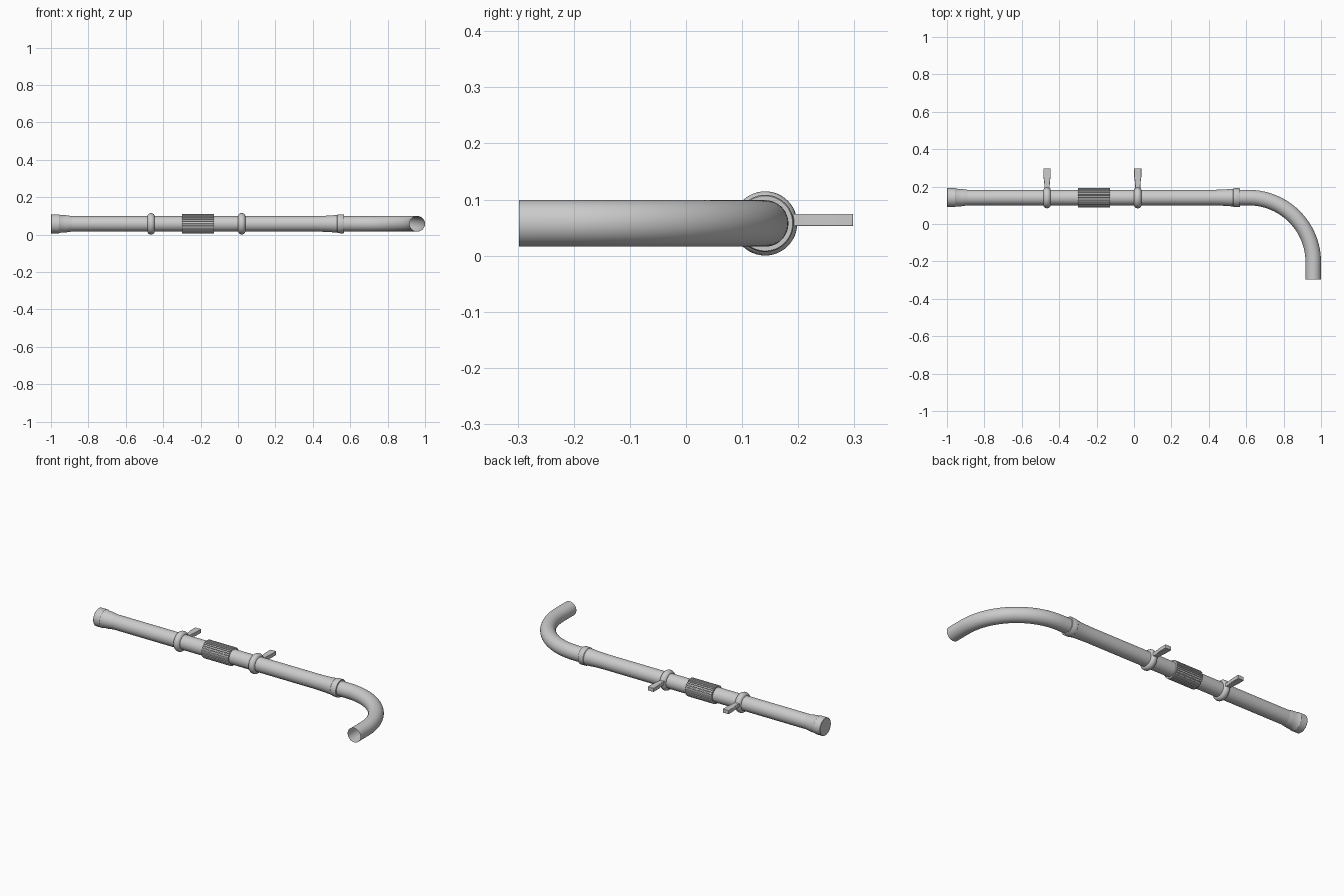
import bpy, bmesh, math
from mathutils import Vector

if "Cube" in bpy.data.objects:
    bpy.data.objects.remove(bpy.data.objects["Cube"])

AY, AZ = 0.141, 0.0575   # pipe axis
R = 0.0415               # pipe radius


def make(name, bm, angle=35):
    bmesh.ops.remove_doubles(bm, verts=bm.verts, dist=1e-5)
    bmesh.ops.recalc_face_normals(bm, faces=bm.faces)
    me = bpy.data.meshes.new(name)
    bm.to_mesh(me)
    bm.free()
    ob = bpy.data.objects.new(name, me)
    bpy.context.collection.objects.link(ob)
    bpy.ops.object.select_all(action='DESELECT')
    ob.select_set(True)
    bpy.context.view_layer.objects.active = ob
    bpy.ops.object.shade_smooth_by_angle(angle=math.radians(angle))
    return ob


def skin(bm, rings):
    loops = [[bm.verts.new(p) for p in ring] for ring in rings]
    n = len(loops[0])
    for a, b in zip(loops, loops[1:]):
        for i in range(n):
            j = (i + 1) % n
            bm.faces.new((a[i], a[j], b[j], b[i]))
    return loops


def circle_x(x, radius, n=48):
    return [(x, AY + radius * math.cos(2 * math.pi * i / n),
             AZ + radius * math.sin(2 * math.pi * i / n)) for i in range(n)]


def lathe(name, profile, cap_start=False):
    bm = bmesh.new()
    loops = skin(bm, [circle_x(x, r) for x, r in profile])
    if cap_start:
        bm.faces.new(loops[0])
    return make(name, bm)


# straight pipe with a flared socket on the right
lathe("straight_pipe", [(-0.95, R), (0.42, R), (0.47, 0.043), (0.53, 0.047),
                        (0.533, 0.050), (0.562, 0.051), (0.566, 0.049), (0.566, R - 0.001)])

# closed end cap on the left
lathe("end_cap", [(-1.0, 0.049), (-0.998, 0.051), (-0.957, 0.051), (-0.953, 0.048),
                  (-0.92, 0.046), (-0.89, R)], cap_start=True)

# curved open outlet: straight, quarter bend, straight
cx, cy, br = 0.613, -0.2045, 0.3455
path = [((0.54, AY), 0.0)]
path += [((cx + br * math.sin(t), cy + br * math.cos(t)), t)
         for t in (math.pi / 2 * k / 32 for k in range(33))]
path.append(((cx + br, -0.298), math.pi / 2))
rings = []
for (px, py), t in path:
    side = Vector((math.sin(t), math.cos(t), 0))
    rings.append([Vector((px, py, AZ)) + side * R * math.cos(a) + Vector((0, 0, R * math.sin(a)))
                  for a in (2 * math.pi * i / 48 for i in range(48))])
bm = bmesh.new()
skin(bm, rings)
make("outlet_bend", bm)

# ribbed grip sleeve
ribs = 30
bm = bmesh.new()


def ribbed(x):
    pts = []
    for k in range(ribs):
        for f, r in ((0.0, 0.0515), (0.55, 0.0515), (0.65, 0.0475), (0.9, 0.0475)):
            a = 2 * math.pi * (k + f) / ribs
            pts.append((x, AY + r * math.cos(a), AZ + r * math.sin(a)))
    return pts


loops = skin(bm, [circle_x(-0.299, R - 0.001, ribs * 4), ribbed(-0.299), ribbed(-0.128),
                  circle_x(-0.128, R - 0.001, ribs * 4)])
make("ribbed_sleeve", bm, 30)

# wall clips: rounded clamp ring plus a flared bracket arm
for i, x in enumerate((-0.465, 0.02)):
    prof = [(x + 0.0195 * math.cos(t), 0.040 + 0.0172 * math.sin(t))
            for t in (math.pi * k / 12 for k in range(13))]
    lathe(f"clip_ring_{i + 1}", prof)

    bm = bmesh.new()
    z = AZ + 0.006
    loops = skin(bm, [[(x + sx * w, y, z + sz * h) for sx, sz in ((-1, -1), (1, -1), (1, 1), (-1, 1))]
                      for y, w, h in ((0.18, 0.014, 0.011), (0.205, 0.014, 0.011),
                                      (0.235, 0.0165, 0.011), (0.25, 0.019, 0.011),
                                      (0.298, 0.019, 0.011))])
    bm.faces.new(loops[0])
    bm.faces.new(loops[-1])
    arm = make(f"clip_arm_{i + 1}", bm)
    bev = arm.modifiers.new("soft_edges", 'BEVEL')
    bev.width = 0.002
    bev.segments = 2
